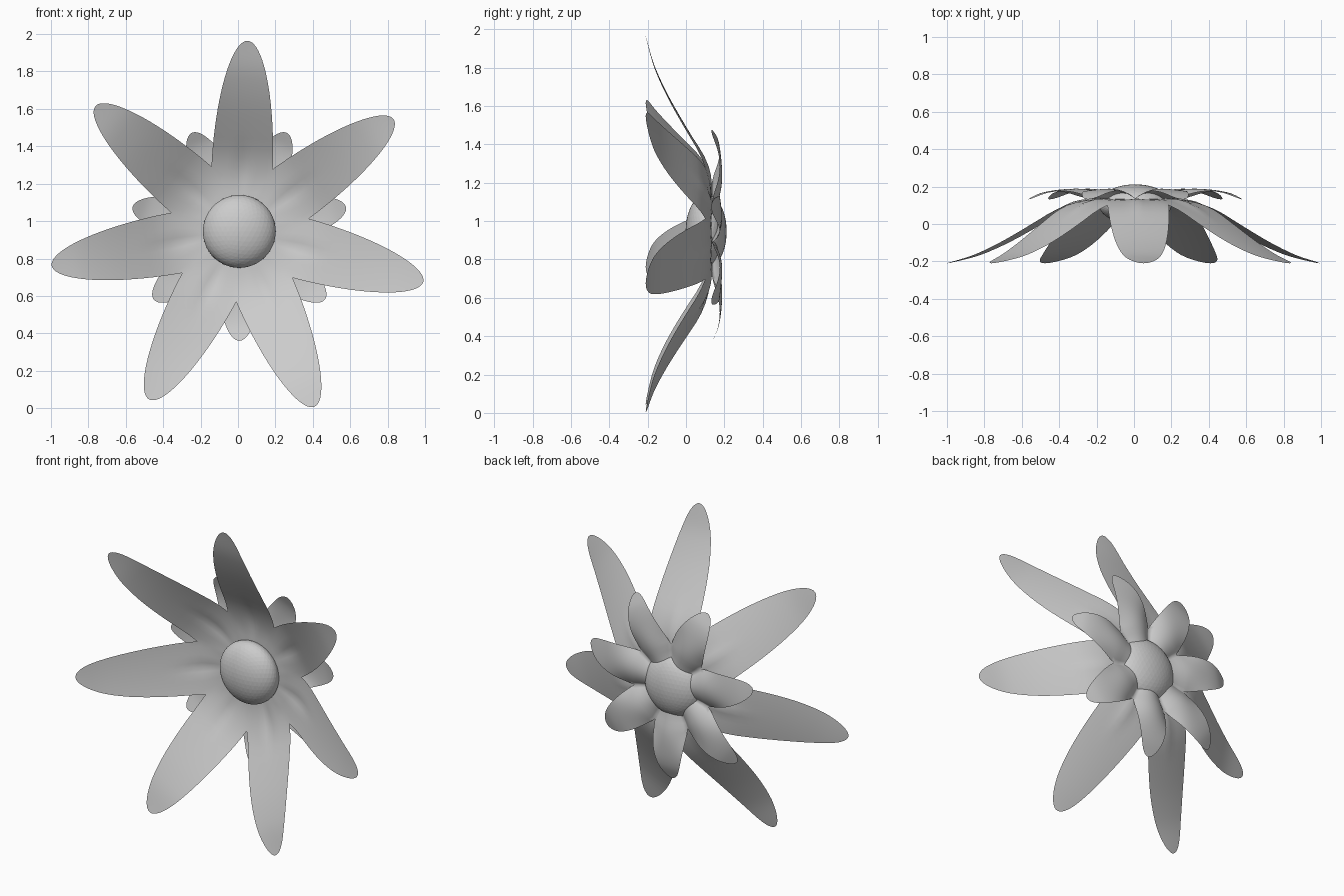
import bpy, bmesh, math
from mathutils import Vector, Matrix

if "Cube" in bpy.data.objects:
    bpy.data.objects.remove(bpy.data.objects["Cube"])

CENTRE = Vector((0.007, 0, 0.945))
COUNT = 7
WEDGE = math.tan(math.pi / COUNT)


def smooth_curve(points, x):
    """Smooth Hermite interpolation through (x, y) points."""
    n = len(points)

    def slope(i):
        a, b = points[max(i - 1, 0)], points[min(i + 1, n - 1)]
        return (b[1] - a[1]) / (b[0] - a[0])

    for i in range(n - 1):
        (x0, y0), (x1, y1) = points[i], points[i + 1]
        if x <= x1 or i == n - 2:
            h = x1 - x0
            t = (x - x0) / h
            return ((2*t**3 - 3*t**2 + 1) * y0 + (t**3 - 2*t**2 + t) * h * slope(i)
                    + (3*t**2 - 2*t**3) * y1 + (t**3 - t**2) * h * slope(i + 1))


def whorl(name, length, notch, first_angle, depth, crease, cup, edge_dip):
    """Ring of lobes joined in the middle, each ending in a half ellipse."""
    bm = bmesh.new()
    cols = 12
    stations = [notch * i / 8 for i in range(8)]
    stations += [notch + (length - notch) * math.sin(i / 20 * math.pi / 2) for i in range(21)]
    for k in range(COUNT):
        rot = Matrix.Rotation(-math.radians(first_angle + k * 360 / COUNT), 3, 'Y')
        rows = []
        for s in stations:
            if s <= notch:
                half = s * WEDGE
            else:
                t = min(1, (s - notch) / (length - notch))
                half = notch * WEDGE * (1 - t**1.9)**0.51
            row = []
            for j in range(cols + 1):
                u = 2 * j / cols - 1
                fold = crease * math.exp(-(u / 0.2)**2 - ((s - notch) / 0.1)**2)
                bend = cup * (half * u / (notch * WEDGE))**2
                dip = edge_dip * u * u * math.exp(-((s - notch) / 0.12)**2)
                p = rot @ Vector((s, 0, half * u))
                p.y = smooth_curve(depth, s) + fold - bend - dip
                row.append(bm.verts.new(p))
            rows.append(row)
        for a, b in zip(rows, rows[1:]):
            for j in range(cols):
                bm.faces.new((a[j], b[j], b[j + 1], a[j + 1]))
    bmesh.ops.remove_doubles(bm, verts=bm.verts, dist=0.0004)
    bmesh.ops.recalc_face_normals(bm, faces=bm.faces)
    for f in bm.faces:
        f.smooth = True
    mesh = bpy.data.meshes.new(name)
    bm.to_mesh(mesh)
    bm.free()
    obj = bpy.data.objects.new(name, mesh)
    obj.location = CENTRE
    bpy.context.collection.objects.link(obj)


# Large front petals sweeping forward
whorl("petals", 1.02, 0.34, 87.5,
      [(0, 0.135), (0.15, 0.135), (0.27, 0.127), (0.40, 0.085), (0.53, 0.01),
       (0.65, -0.06), (0.75, -0.113), (0.87, -0.166), (1.02, -0.21)], 0.01, 0.008, 0)

# Small sepals behind, their seams dipping to the petals
whorl("sepals", 0.585, 0.24, -90,
      [(0, 0.145), (0.16, 0.165), (0.28, 0.187), (0.40, 0.185), (0.50, 0.168),
       (0.585, 0.132)], 0, 0.004, 0.04)

# Flattened faceted centre
bpy.ops.mesh.primitive_ico_sphere_add(subdivisions=4, radius=1,
                                      location=CENTRE + Vector((0, 0.105, 0)))
ball = bpy.context.object
ball.name = "flower_centre"
ball.scale = (0.195, 0.107, 0.195)
